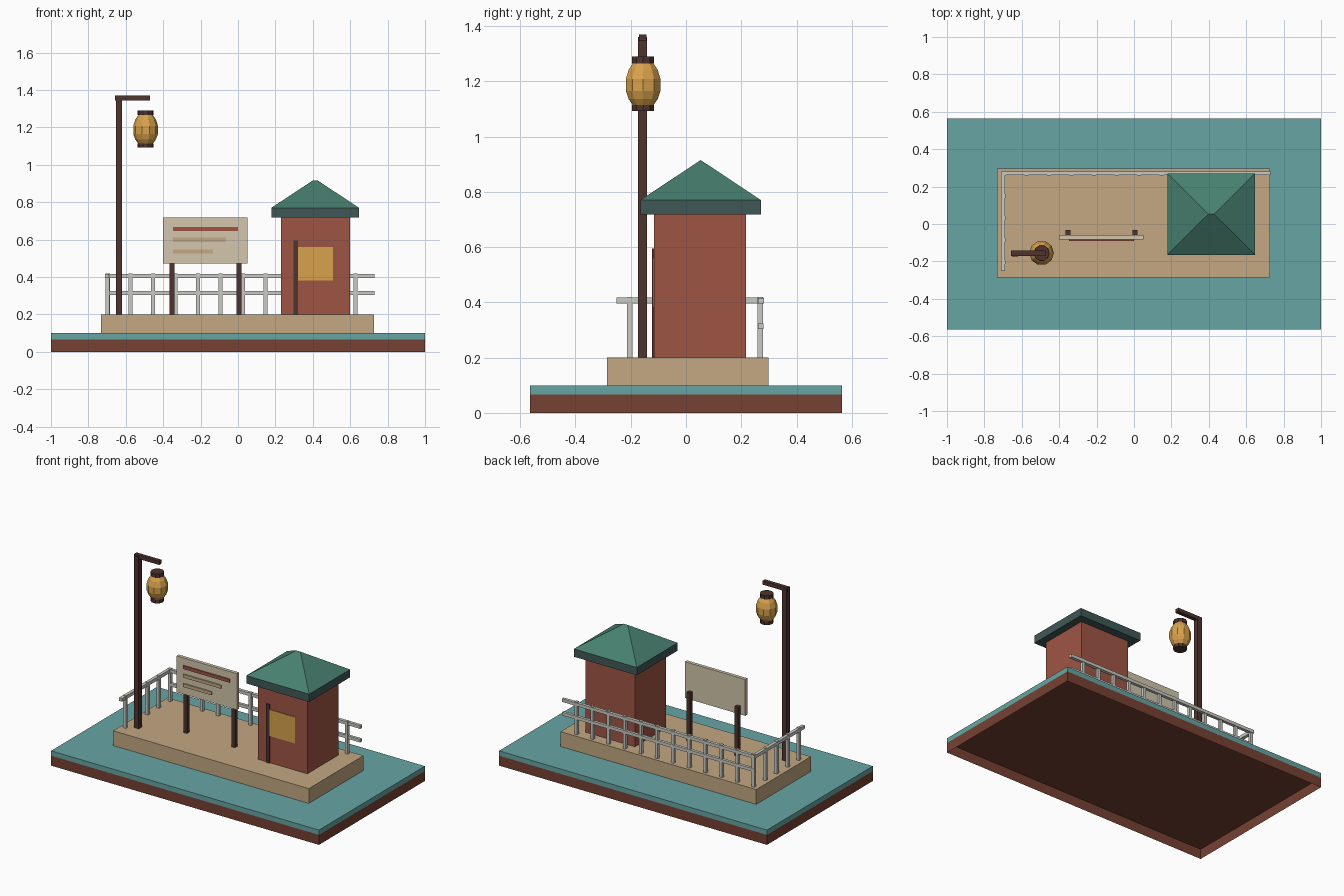
import bpy
import bmesh
from math import cos, sin, tau

default = bpy.data.objects.get("Cube")
if default:
    bpy.data.objects.remove(default, do_unlink=True)


def material(name, hex_code):
    """Flat material from an sRGB hex string, stored as linear values."""
    srgb = [int(hex_code[i:i + 2], 16) / 255 for i in (0, 2, 4)]
    colour = [((c + 0.055) / 1.055) ** 2.4 for c in srgb] + [1]
    mat = bpy.data.materials.new(name)
    mat.use_nodes = True
    mat.diffuse_color = colour
    bsdf = mat.node_tree.nodes["Principled BSDF"]
    bsdf.inputs["Base Color"].default_value = colour
    bsdf.inputs["Roughness"].default_value = 0.9
    return mat


water_teal = material("water_teal", "67a5a3")
earth_brown = material("earth_brown", "764133")
sand_tan = material("sand_tan", "c4a882")
brick_red = material("brick_red", "9f5544")
roof_green = material("roof_green", "488070")
eave_green = material("eave_green", "3f5956")
dark_wood = material("dark_wood", "4e342e")
board_cream = material("board_cream", "d2c6ac")
lantern_gold = material("lantern_gold", "d8a24d")
rail_grey = material("rail_grey", "cbcbc4")


def finish(name, bm, mat):
    bmesh.ops.recalc_face_normals(bm, faces=bm.faces)
    mesh = bpy.data.meshes.new(name)
    bm.to_mesh(mesh)
    bm.free()
    mesh.materials.append(mat)
    obj = bpy.data.objects.new(name, mesh)
    bpy.context.collection.objects.link(obj)
    return obj


def add_box(bm, x, y, z):
    """Box spanning the given (low, high) ranges."""
    verts = bmesh.ops.create_cube(bm, size=1)["verts"]
    for v in verts:
        v.co = [r[0] + (c + 0.5) * (r[1] - r[0]) for c, r in zip(v.co, (x, y, z))]
    return verts


def box(name, mat, x, y, z):
    bm = bmesh.new()
    add_box(bm, x, y, z)
    return finish(name, bm, mat)


def lathe(name, mat, centre, profile, sides=10):
    """Faceted solid of revolution from (radius, height) points."""
    bm = bmesh.new()
    rings = []
    for r, z in profile:
        rings.append([bm.verts.new((centre[0] + r * cos(tau * i / sides),
                                    centre[1] + r * sin(tau * i / sides), z))
                      for i in range(sides)])
    for low, high in zip(rings, rings[1:]):
        for i in range(sides):
            j = (i + 1) % sides
            bm.faces.new((low[i], low[j], high[j], high[i]))
    bm.faces.new(rings[0])
    bm.faces.new(rings[-1])
    return finish(name, bm, mat)


# Ground: open-bottomed earth skirt with a water slab on top
bm = bmesh.new()
add_box(bm, (-1, 1), (-0.565, 0.565), (0, 0.067))
bm.normal_update()
bottom = [f for f in bm.faces if f.normal.z < -0.5]
bmesh.ops.delete(bm, geom=bottom, context='FACES_ONLY')
finish("earth_base", bm, earth_brown)
box("water_slab", water_teal, (-1, 1), (-0.565, 0.565), (0.067, 0.1))
box("platform", sand_tan, (-0.733, 0.728), (-0.285, 0.298), (0.1, 0.2))

# Kiosk with eave, hipped roof, door post and window
box("kiosk_walls", brick_red, (0.23, 0.598), (-0.115, 0.217), (0.2, 0.72))
box("kiosk_eave", eave_green, (0.178, 0.647), (-0.165, 0.271), (0.717, 0.77))
bm = bmesh.new()
for v in add_box(bm, (0.178, 0.647), (-0.165, 0.271), (0.77, 0.915)):
    if v.co.z > 0.8:
        v.co.x = 0.413 + (0.015 if v.co.x > 0.413 else -0.015)
        v.co.y = 0.053
bmesh.ops.remove_doubles(bm, verts=bm.verts, dist=0.001)
finish("kiosk_roof", bm, roof_green)
box("kiosk_door_post", dark_wood, (0.297, 0.32), (-0.123, -0.114), (0.2, 0.595))
box("kiosk_window", lantern_gold, (0.32, 0.508), (-0.119, -0.114), (0.382, 0.56))

# Notice board with painted lines and two legs
box("notice_board", board_cream, (-0.4, 0.05), (-0.083, -0.06), (0.472, 0.717))
lines = [(0.0, 0.657, brick_red), (-0.064, 0.599, sand_tan), (-0.135, 0.536, sand_tan)]
for i, (end, z, mat) in enumerate(lines):
    box(f"board_line_{i + 1}", mat, (-0.347, end), (-0.091, -0.082), (z - 0.011, z + 0.011))
for side, x in (("right", -0.353), ("left", 0.006)):
    box(f"board_leg_{side}", dark_wood, (x - 0.013, x + 0.013), (-0.06, -0.033), (0.2, 0.53))

# Lamp post, arm and hanging lantern
box("lamp_post", dark_wood, (-0.653, -0.62), (-0.174, -0.141), (0.2, 1.36))
box("lamp_arm", dark_wood, (-0.657, -0.47), (-0.17, -0.143), (1.345, 1.37))
lamp = (-0.494, -0.155)
lathe("lantern_body", lantern_gold, lamp,
      [(0.037, 1.11), (0.055, 1.135), (0.066, 1.165),
       (0.066, 1.208), (0.055, 1.242), (0.037, 1.268)])
lathe("lantern_bottom_cap", dark_wood, lamp, [(0.042, 1.092), (0.042, 1.115)])
lathe("lantern_top_cap", dark_wood, lamp, [(0.042, 1.265), (0.042, 1.29)])

# Railing posts along the back and the right side
h = 0.01
posts = [(-0.695 + 0.1203 * i, 0.268) for i in range(12)]
posts += [(-0.698, 0.268 - 0.118 * i) for i in range(1, 5)]
bm = bmesh.new()
for x, y in posts:
    add_box(bm, (x - h, x + h), (y - h, y + h), (0.2, 0.42))
finish("railing_posts", bm, rail_grey)

# Railing bars
box("back_top_rail", rail_grey, (-0.71, 0.73), (0.261, 0.282), (0.395, 0.416))
box("back_lower_rail", rail_grey, (-0.7, 0.73), (0.261, 0.28), (0.303, 0.324))
box("side_top_rail", rail_grey, (-0.711, -0.689), (-0.252, 0.28), (0.395, 0.417))
